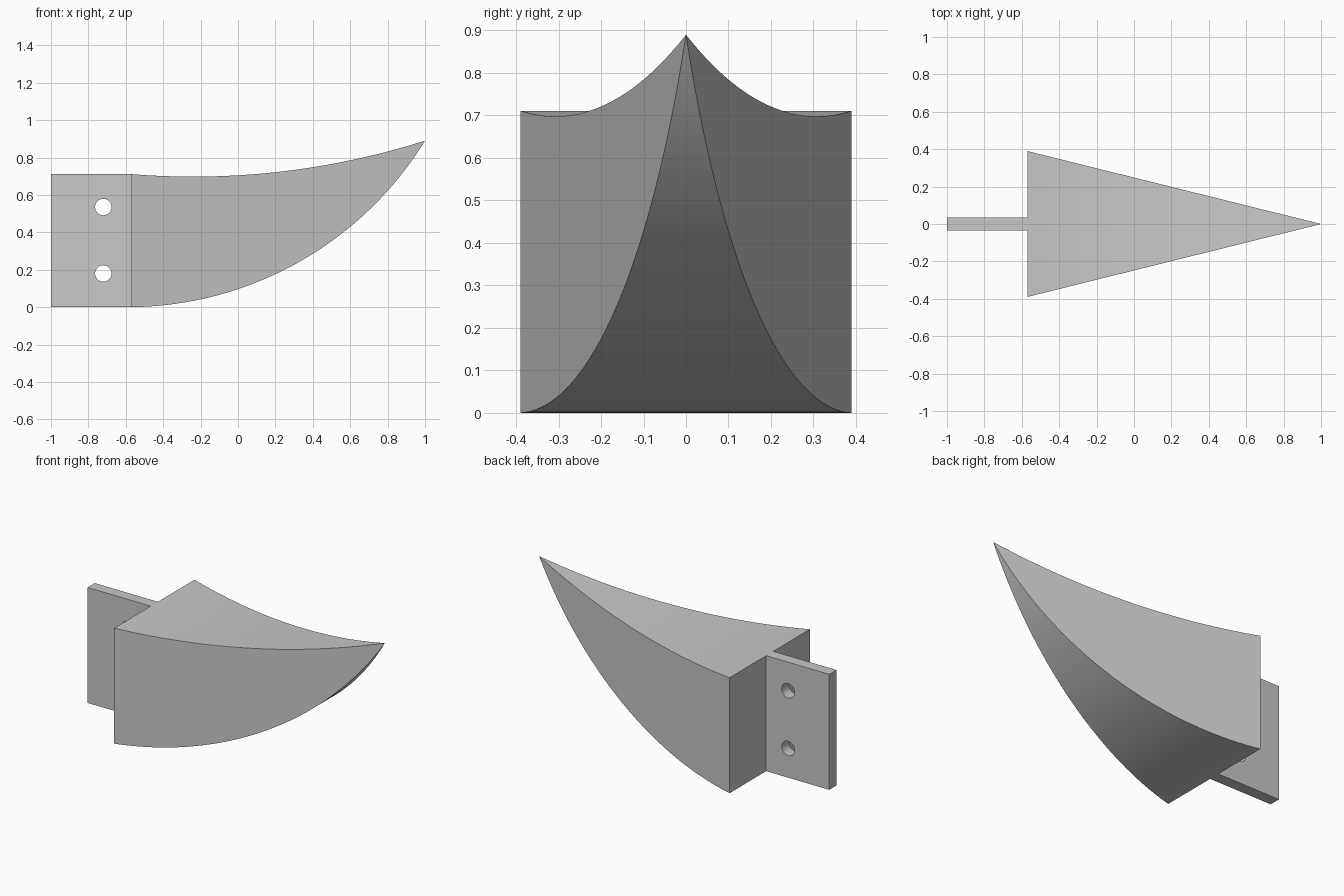
import bpy, bmesh, math

cube = bpy.data.objects.get("Cube")
if cube:
    bpy.data.objects.remove(cube, do_unlink=True)

# Plain grey metal
metal = bpy.data.materials.new("grey metal")
metal.use_nodes = True
grey = (0.58, 0.58, 0.58, 1)
metal.diffuse_color = grey
metal.node_tree.nodes["Principled BSDF"].inputs["Base Color"].default_value = grey

BACK, TIP, HEIGHT, TIP_Z = -0.57, 1.0, 0.711, 0.89
HALF_WIDTH = 0.39


def select_only(obj):
    bpy.ops.object.select_all(action="DESELECT")
    obj.select_set(True)
    bpy.context.view_layer.objects.active = obj


def finish(obj):
    obj.data.materials.clear()
    obj.data.materials.append(metal)
    select_only(obj)
    bpy.ops.object.shade_smooth_by_angle(angle=math.radians(30))


def arc(start, end, radius, steps):
    """Points on a circular arc sagging below the chord from start to end."""
    (x0, z0), (x1, z1) = start, end
    dx, dz = x1 - x0, z1 - z0
    chord = math.hypot(dx, dz)
    rise = math.sqrt(radius ** 2 - chord ** 2 / 4)
    cx = (x0 + x1) / 2 - dz / chord * rise
    cz = (z0 + z1) / 2 + dx / chord * rise
    a0 = math.atan2(z0 - cz, x0 - cx)
    a1 = math.atan2(z1 - cz, x1 - cx)
    return [(cx + radius * math.cos(a0 + (a1 - a0) * i / steps),
             cz + radius * math.sin(a0 + (a1 - a0) * i / steps))
            for i in range(steps + 1)]


# Claw: side profile spread to both sides, tapering to the tip
lower = arc((BACK, 0), (TIP, TIP_Z), 1.87, 40)
upper = arc((BACK, HEIGHT), (TIP, TIP_Z), 4.1, 40)
profile = lower + upper[-2::-1]

bm = bmesh.new()
sides = []
for sign in (-1, 1):
    sides.append([bm.verts.new((x, sign * HALF_WIDTH * (TIP - x) / (TIP - BACK), z))
                  for x, z in profile])
right, left = sides
bm.faces.new(right)
bm.faces.new(left[::-1])
for i in range(len(profile)):
    j = (i + 1) % len(profile)
    bm.faces.new((right[j], right[i], left[i], left[j]))
bmesh.ops.remove_doubles(bm, verts=bm.verts, dist=0.0001)
bmesh.ops.recalc_face_normals(bm, faces=bm.faces)
mesh = bpy.data.meshes.new("claw")
bm.to_mesh(mesh)
bm.free()
claw = bpy.data.objects.new("claw", mesh)
bpy.context.collection.objects.link(claw)
finish(claw)

# Mounting plate behind the claw
bpy.ops.mesh.primitive_cube_add(size=1, location=((BACK - 1) / 2, 0, HEIGHT / 2))
plate = bpy.context.object
plate.name = "mounting_plate"
plate.scale = (BACK + 1, 0.07, HEIGHT)
bpy.ops.object.transform_apply(location=True, rotation=True, scale=True)

# Two bolt holes through the plate
for z in (0.18, 0.535):
    bpy.ops.mesh.primitive_cylinder_add(vertices=32, radius=0.044, depth=0.3,
                                        location=(-0.72, 0, z),
                                        rotation=(math.pi / 2, 0, 0))
    cutter = bpy.context.object
    cutter.name = "bolt_hole_cutter"
    cutter.hide_render = True
    cut = plate.modifiers.new("bolt hole", "BOOLEAN")
    cut.operation = "DIFFERENCE"
    cut.solver = "EXACT"
    cut.object = cutter
    select_only(plate)
    bpy.ops.object.modifier_apply(modifier=cut.name)
    bpy.data.objects.remove(cutter, do_unlink=True)
finish(plate)
